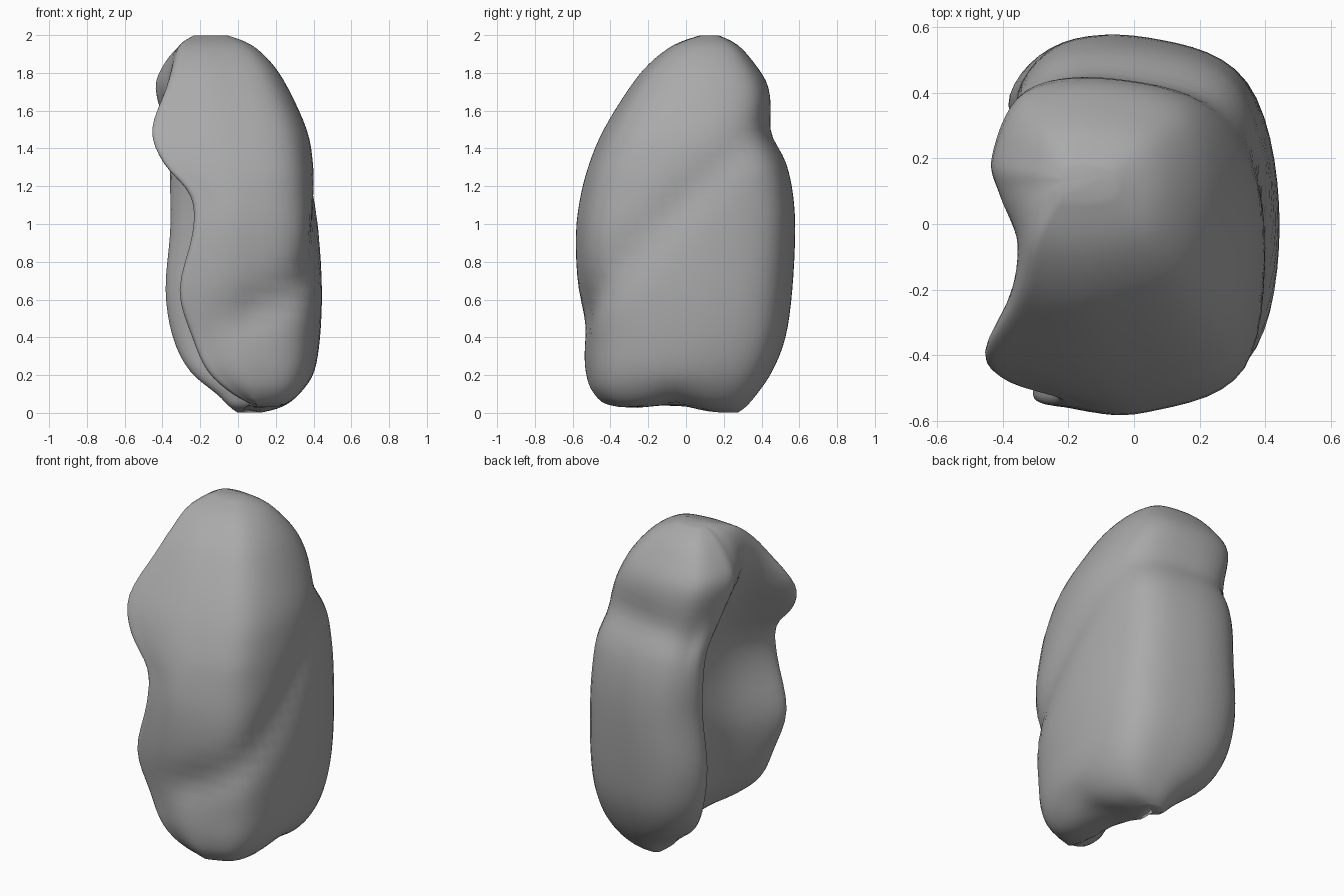
import bpy, bmesh, math

if "Cube" in bpy.data.objects:
    bpy.data.objects.remove(bpy.data.objects["Cube"])

# Section profile per height:
# z, front y, back y, right x, front-rim x, back-rim x, hollow x
LEVELS = [
    (0.00, 0.10, 0.27, 0.12, 0.02, 0.00, 0.03),
    (0.03, -0.36, 0.31, 0.25, 0.09, -0.04, 0.08),
    (0.10, -0.48, 0.37, 0.34, -0.03, -0.11, 0.05),
    (0.22, -0.525, 0.45, 0.405, -0.16, -0.25, 0.00),
    (0.40, -0.535, 0.52, 0.435, -0.24, -0.34, -0.04),
    (0.65, -0.565, 0.555, 0.445, -0.31, -0.38, -0.09),
    (0.95, -0.575, 0.57, 0.43, -0.24, -0.355, -0.08),
    (1.15, -0.55, 0.56, 0.415, -0.25, -0.355, -0.09),
    (1.32, -0.505, 0.525, 0.40, -0.39, -0.36, -0.14),
    (1.50, -0.43, 0.46, 0.365, -0.455, -0.385, -0.23),
    (1.72, -0.295, 0.435, 0.265, -0.38, -0.435, -0.34),
    (1.85, -0.19, 0.36, 0.18, -0.335, -0.385, -0.355),
    (1.95, -0.06, 0.27, 0.07, -0.30, -0.30, -0.31),
    (2.00, 0.08, 0.17, -0.06, -0.22, -0.22, -0.23),
]


def spline(points, steps, closed):
    """Smooth curve through points of any dimension."""
    n = len(points)
    pick = (lambda i: points[i % n]) if closed else (lambda i: points[max(0, min(n - 1, i))])
    out = []
    for i in range(n if closed else n - 1):
        p = [pick(i + k) for k in (-1, 0, 1, 2)]
        for s in range(steps):
            t = s / steps
            out.append(tuple(
                0.5 * (2 * b + (c - a) * t + (2 * a - 5 * b + 4 * c - d) * t * t
                       + (3 * b - a - 3 * c + d) * t ** 3)
                for a, b, c, d in zip(*p)))
    if not closed:
        out.append(points[-1])
    return out


def clamp(v):
    return max(0.0, min(1.0, v))


def section(z, yf, yb, xr, xf, xb, xh):
    """Rounded outline with a hollow left side."""
    length = yb - yf
    ym = (yf + yb) / 2
    xm = (xr + min(xf, xb)) / 2
    k = 0.77
    up = clamp((z - 1.35) / 0.35)
    pts = [
        (xr, ym),
        (xm + k * (xr - xm), ym + k * (yf - ym)),
        (xm, yf),
        (xf + 0.12 * (xr - xf), yf + 0.01 * length),
        (xf, yf + 0.06 * length),
        (xh + 0.15 * (xf - xh), yf + (0.33 - 0.03 * up) * length),
        (xh + 0.75 * up * (xb - xh), yf + (0.62 - 0.1 * up) * length),
        (xb, yb - (0.2 + 0.11 * up) * length),
        (xb + 0.14 * (xr - xb), yb - (0.025 + 0.02 * up) * length),
        (xm, yb),
        (xm + k * (xr - xm), ym + k * (yb - ym)),
    ]
    ring = []
    for i, (x, y) in enumerate(spline(pts, 7, True)):
        # Slanting groove between the two lobes, on the outer side only
        if i <= 24 or i >= 53:
            d = z - (1.05 + 0.95 * y + 0.2 * x)
            fade = 1.0 if y > 0 else clamp((x + 0.2) / 0.25)
            strength = 0.048 - 0.026 * clamp((y + 0.4) / 0.5)
            depth = strength * fade * math.exp(-(d / 0.12) ** 2)
            r = math.hypot(x - xm, y - ym) or 1.0
            x -= depth * (x - xm) / r
            y -= depth * (y - ym) / r
        # Shallow saddle across the underside
        rise = 0.045 * clamp(1 - z / 0.2) * math.exp(-((y + 0.06) / 0.13) ** 2)
        ring.append((x, y, z + rise))
    return ring


# Two-lobed body lofted through the sections
bm = bmesh.new()
rings = [[bm.verts.new(c) for c in section(*lv)] for lv in spline(LEVELS, 4, False)]
for low, high in zip(rings, rings[1:]):
    n = len(low)
    for i in range(n):
        j = (i + 1) % n
        bm.faces.new((low[i], low[j], high[j], high[i]))
bm.faces.new(rings[0])
bm.faces.new(rings[-1])
bmesh.ops.recalc_face_normals(bm, faces=bm.faces)
for f in bm.faces:
    f.smooth = True

mesh = bpy.data.meshes.new("lobed_body")
bm.to_mesh(mesh)
bm.free()
body = bpy.data.objects.new("lobed_body", mesh)
bpy.context.collection.objects.link(body)

grey = bpy.data.materials.new("mid grey")
grey.diffuse_color = (0.4, 0.4, 0.4, 1)
grey.use_nodes = True
grey.node_tree.nodes["Principled BSDF"].inputs["Base Color"].default_value = grey.diffuse_color
mesh.materials.append(grey)

# Relax the loft lines
relax = body.modifiers.new("relax", 'SMOOTH')
relax.factor = 0.5
relax.iterations = 3
